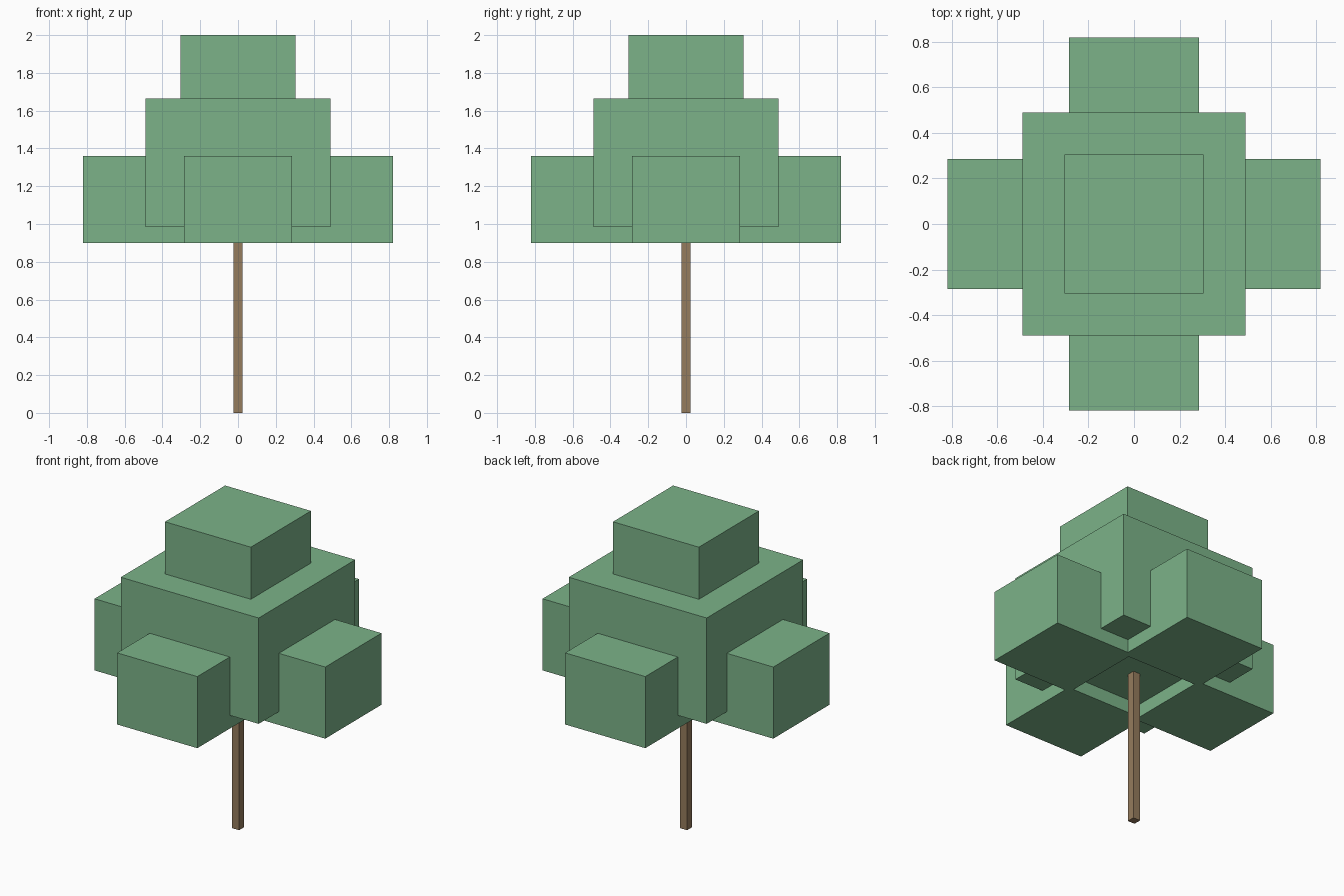
import bpy
from mathutils import Matrix, Vector

if "Cube" in bpy.data.objects:
    bpy.data.objects.remove(bpy.data.objects["Cube"])


def material(name, color):
    m = bpy.data.materials.new(name)
    m.diffuse_color = color
    m.use_nodes = True
    m.node_tree.nodes["Principled BSDF"].inputs["Base Color"].default_value = m.diffuse_color
    return m


leaf = material("leaf_green", (0.20, 0.45, 0.25, 1))
bark = material("bark_brown", (0.30, 0.20, 0.11, 1))


def box(name, lo, hi, mat):
    """Flat-shaded box spanning two opposite corners."""
    lo, hi = Vector(lo), Vector(hi)
    bpy.ops.mesh.primitive_cube_add(size=1)
    ob = bpy.context.object
    ob.name = name
    ob.data.transform(Matrix.LocRotScale((lo + hi) / 2, None, hi - lo))
    ob.data.materials.append(mat)
    return ob


# Trunk
box("trunk", (-0.025, -0.025, 0), (0.025, 0.025, 1.0), bark)

# Central foliage and crown
box("middle_foliage", (-0.49, -0.49, 0.985), (0.49, 0.49, 1.665), leaf)
box("top_foliage", (-0.305, -0.305, 1.6), (0.305, 0.305, 2.0), leaf)

# Four side clumps, one per direction, overlapping slightly at inner corners
for name, dx, dy in (("right", 1, 0), ("left", -1, 0), ("back", 0, 1), ("front", 0, -1)):
    cx, cy, h = dx * 0.535, dy * 0.535, 0.285
    box(name + "_foliage", (cx - h, cy - h, 0.9), (cx + h, cy + h, 1.36), leaf)
